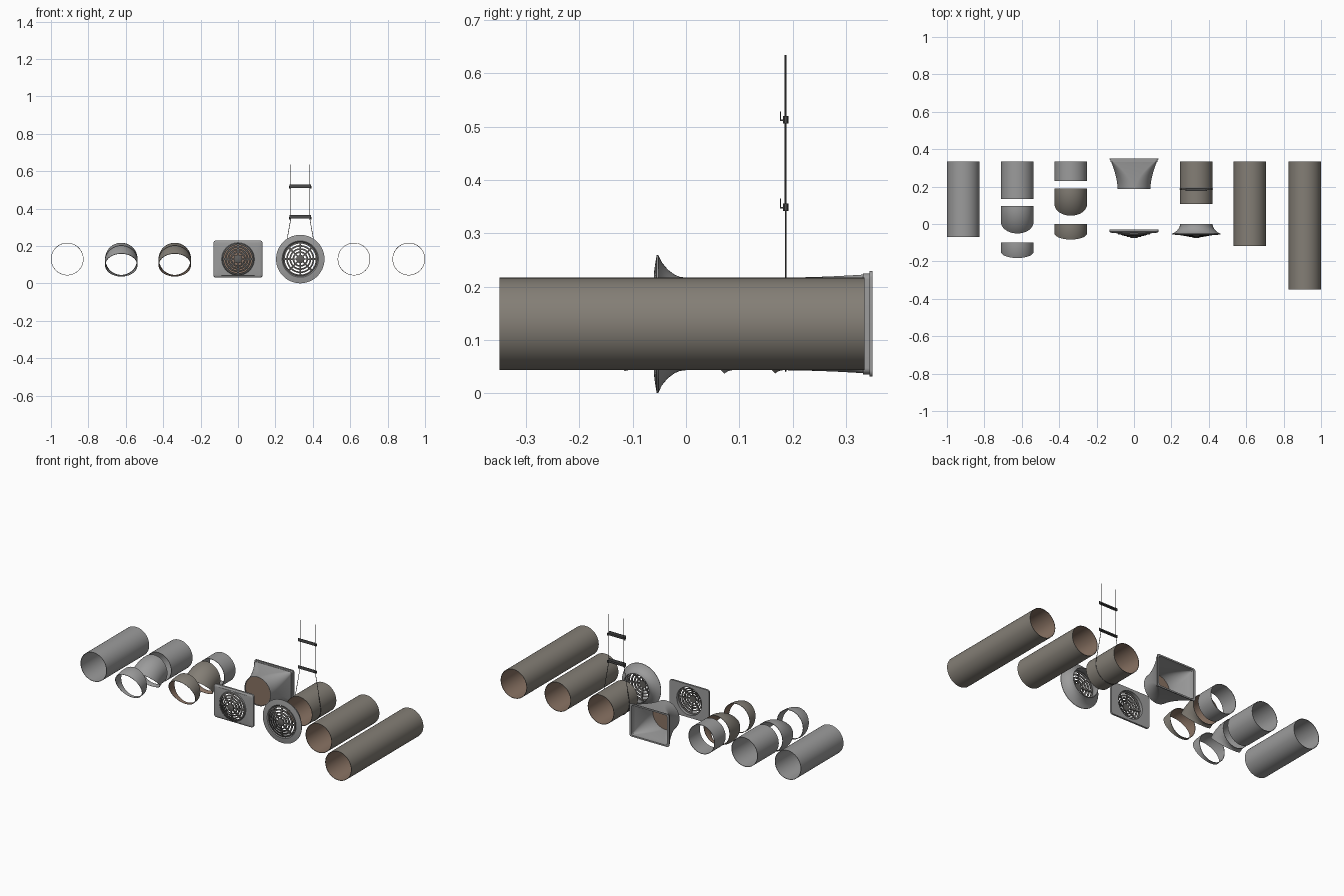
import bpy, bmesh, math
from math import sin, cos, pi
from mathutils import Vector, Matrix

if "Cube" in bpy.data.objects:
    bpy.data.objects.remove(bpy.data.objects["Cube"])

CZ, R, RI = 0.13, 0.087, 0.0845      # duct axis height, outer and inner radius
BACK = 0.335


def material(name, r, g, b):
    m = bpy.data.materials.new(name)
    m.diffuse_color = (r, g, b, 1)
    m.use_nodes = True
    m.node_tree.nodes["Principled BSDF"].inputs["Base Color"].default_value = m.diffuse_color
    return m


GREY = material("galvanised grey", 0.33, 0.33, 0.33)
TAUPE = material("taupe duct", 0.23, 0.21, 0.18)
BROWN = material("brown lining", 0.25, 0.17, 0.125)
DARK = material("dark grille", 0.12, 0.115, 0.11)
STEEL = material("hanger steel", 0.07, 0.07, 0.07)


def ring(x, y, hx, hz=None, rc=None, tilt=0.0, z=CZ, n=64):
    """Rounded rectangle (a circle by default) across the duct axis."""
    hz = hx if hz is None else hz
    rc = hx if rc is None else rc
    pts, m = [], n // 4
    for i in range(n):
        a = (i + 0.5) / m * pi / 2
        c, s = cos(a), sin(a)
        u = math.copysign(hx - rc, c) + rc * c
        v = math.copysign(hz - rc, s) + rc * s
        pts.append(Vector((x + u, y - v * sin(tilt), z + v * cos(tilt))))
    return pts


def loft(bm, rings, mats=None, closed=True):
    """Skin a list of rings; mats gives a material index per band."""
    vs = [[bm.verts.new(p) for p in r] for r in rings]
    for i in range(len(vs) if closed else len(vs) - 1):
        a, b = vs[i], vs[(i + 1) % len(vs)]
        for j in range(len(a)):
            k = (j + 1) % len(a)
            f = bm.faces.new((a[j], a[k], b[k], b[j]))
            f.material_index = mats[i] if mats else 0
    return vs


def rod(bm, p, q, r, n=8):
    p, q = Vector(p), Vector(q)
    d = q - p
    mat = Matrix.Translation((p + q) / 2) @ d.to_track_quat('Z', 'Y').to_matrix().to_4x4()
    bmesh.ops.create_cone(bm, cap_ends=True, segments=n, radius1=r, radius2=r,
                          depth=d.length, matrix=mat)


def box(bm, c, size):
    bmesh.ops.create_cube(bm, size=1, matrix=Matrix.Translation(c) @ Matrix.Diagonal((*size, 1)))


def finish(name, bm, *mats):
    bmesh.ops.recalc_face_normals(bm, faces=bm.faces[:])
    me = bpy.data.meshes.new(name)
    bm.to_mesh(me)
    bm.free()
    for m in mats:
        me.materials.append(m)
    ob = bpy.data.objects.new(name, me)
    bpy.context.collection.objects.link(ob)
    bpy.ops.object.select_all(action='DESELECT')
    ob.select_set(True)
    bpy.context.view_layer.objects.active = ob
    bpy.ops.object.shade_smooth_by_angle(angle=math.radians(35))
    return ob


def tube(name, x, y0, y1, outer, inner):
    bm = bmesh.new()
    prof = [(y0, R), (y1, R), (y1, RI), (y0, RI)]
    loft(bm, [ring(x, y, r) for y, r in prof], [0, 0, 1, 0])
    finish(name, bm, outer, inner)


def elbow(name, x, y0, angle, outer, inner, bend=0.109, steps=10):
    """Down-turned bend with a short straight collar at the back."""
    bm = bmesh.new()
    collar = 0.008

    def side(r):
        out = [ring(x, y0, r)]
        for i in range(steps + 1):
            t = angle * i / steps
            out.append(ring(x, y0 - collar - bend * sin(t), r, tilt=t,
                            z=CZ - bend * (1 - cos(t))))
        return out
    o, n = side(R), side(RI)
    loft(bm, o + n[::-1], [0] * len(o) + [1] * (len(n) - 1) + [0])
    finish(name, bm, outer, inner)


def grille(name, x, y_rim, y_hub, r_out):
    """Domed guard: concentric louvre rings, eight spokes and a hub."""
    bm = bmesh.new()
    r_hub = 0.022

    def dome(r):
        return y_hub + (y_rim - y_hub) * max(0, (r - r_hub) / (r_out - r_hub))
    for i in range(4):
        r = 0.037 + i * (r_out - 0.040) / 3
        y, w = dome(r), 0.0042
        prof = [(y - 0.002, r - w), (y + 0.001, r + w), (y + 0.005, r + w), (y + 0.002, r - w)]
        loft(bm, [ring(x, a, b) for a, b in prof])
    for k in range(8):
        a = k * pi / 4
        u, v = Vector((cos(a), 0, sin(a))), Vector((-sin(a), 0, cos(a)))
        vs = []
        for r, w in ((0.012, 0.003), (r_out, 0.0055)):
            for dy in (0, 0.007):
                for s in (-1, 1):
                    vs.append(bm.verts.new(Vector((x, dome(r) + dy, CZ)) + u * r + v * w * s))
        for f in ((0, 1, 3, 2), (4, 6, 7, 5), (0, 4, 5, 1), (2, 3, 7, 6), (0, 2, 6, 4), (1, 5, 7, 3)):
            bm.faces.new([vs[i] for i in f])
    hub = loft(bm, [ring(x, y, r, n=32) for y, r in
                    ((y_hub + 0.008, r_hub), (y_hub, r_hub), (y_hub - 0.004, 0.012))], closed=False)
    bm.faces.new(hub[0])
    bm.faces.new(hub[-1])
    finish(name, bm, DARK)


# Straight duct lengths
tube("grey_duct_long", -0.913, -0.07, BACK, GREY, GREY)
tube("grey_duct_medium", -0.624, 0.133, BACK, GREY, GREY)
tube("grey_duct_short", -0.338, 0.23, BACK, GREY, GREY)
tube("taupe_duct_short", 0.333, 0.106, BACK, TAUPE, BROWN)
tube("taupe_duct_medium", 0.62, -0.118, BACK, TAUPE, BROWN)
tube("taupe_duct_long", 0.913, -0.35, BACK, TAUPE, BROWN)

# Elbows: a 45 degree and a 22.5 degree bend of each finish
for label, x, y_a, y_b, out, inn in (("grey", -0.624, 0.096, -0.099, GREY, GREY),
                                     ("taupe", -0.338, 0.191, 0.0, TAUPE, BROWN)):
    elbow(label + "_elbow_wide", x, y_a, pi / 4, out, inn)
    elbow(label + "_elbow_slight", x, y_b, pi / 8, out, inn)

# Round-to-rectangle transition with flange lip
bm = bmesh.new()


def transition(off):
    out = []
    for i in range(11):
        t = i / 10
        f = 0.25 * t + 0.75 * t * t
        hx = R + (0.122 - R) * f - off
        hz = R + (0.0925 - R) * f - off
        out.append(ring(0, 0.186 + 0.146 * t, hx, hz, R + (0.012 - R) * f - off))
    return out


outer, inner = transition(0), transition(0.0025)
lip = [ring(0, y, hx, hz, 0.012) for y, hx, hz in
       ((0.332, 0.125, 0.0945), (0.344, 0.125, 0.0945), (0.344, 0.131, 0.099),
        (0.35, 0.131, 0.099), (0.35, 0.1195, 0.09))]
loft(bm, outer + lip + inner[::-1])
finish("transition_box", bm, GREY)

# Brown screen closing the round throat
bm = bmesh.new()
vs = loft(bm, [ring(0, 0.192, RI), ring(0, 0.195, RI)], closed=False)
bm.faces.new(vs[0])
bm.faces.new(vs[1])
finish("throat_screen", bm, BROWN)

# Rectangular vent plate with a round opening
bm = bmesh.new()
prof = [(-0.03, 0.131, 0.099, 0.014), (-0.041, 0.131, 0.099, 0.014),
        (-0.045, 0.127, 0.095, 0.012), (-0.047, 0.118, 0.0895, 0.015),
        (-0.050, 0.0875, 0.0875, 0.0875), (-0.055, 0.085, 0.085, 0.085),
        (-0.03, 0.083, 0.083, 0.083)]
loft(bm, [ring(0, *p) for p in prof])
finish("vent_plate", bm, GREY)
grille("vent_grille", 0, -0.054, -0.072, 0.083)

# Round diffuser with a flared rim
bm = bmesh.new()
prof = [(0, R), (-0.012, 0.0885), (-0.022, 0.093), (-0.034, 0.102), (-0.045, 0.115),
        (-0.052, 0.1295), (-0.055, 0.1295), (-0.058, 0.112), (-0.060, 0.097),
        (-0.057, 0.0935), (-0.03, 0.086), (0, 0.0845)]
loft(bm, [ring(0.333, y, r) for y, r in prof])
finish("diffuser_rim", bm, GREY)
grille("diffuser_grille", 0.333, -0.058, -0.071, 0.09)

# Hanger: rods, crossbars and a wire cradle under the duct
HX, HY = 0.333, 0.187
bm = bmesh.new()
cradle = [(-0.05, 0.35), (-0.086, 0.15)]
cradle += [(0.0885 * cos(a), CZ + 0.0885 * sin(a))
           for a in (pi + i * pi / 12 for i in range(13))]
cradle += [(0.086, 0.15), (0.05, 0.35)]
for (x0, z0), (x1, z1) in zip(cradle, cradle[1:]):
    rod(bm, (HX + x0, HY, z0), (HX + x1, HY, z1), 0.0015)
for s in (-1, 1):
    rod(bm, (HX + s * 0.05, HY, 0.345), (HX + s * 0.05, HY, 0.635), 0.0017)
finish("hanger_wires", bm, STEEL)

bm = bmesh.new()
for z in (0.348, 0.512):
    box(bm, (HX, 0.184, z), (0.115, 0.016, 0.003))
    box(bm, (HX, 0.177, z + 0.008), (0.115, 0.002, 0.018))
    for s in (-1, 1):
        rod(bm, (HX + s * 0.055, HY, z - 0.006), (HX + s * 0.055, HY, z + 0.008), 0.005, 6)
finish("hanger_crossbars", bm, STEEL)
